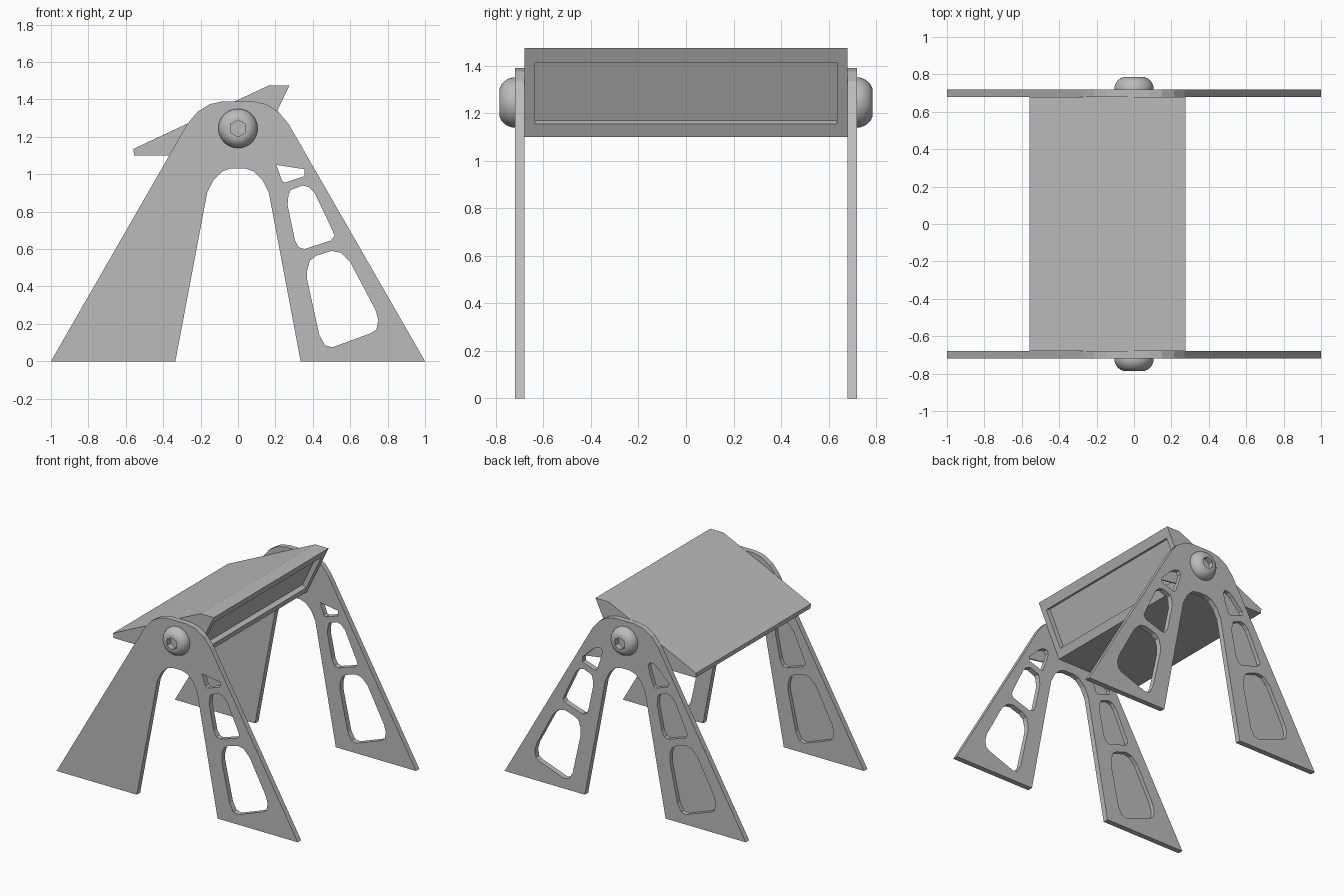
import bpy, bmesh, math
from mathutils import Matrix, Vector

cube = bpy.data.objects.get("Cube")
if cube:
    bpy.data.objects.remove(cube, do_unlink=True)

grey = bpy.data.materials.new("plain_grey")
grey.use_nodes = True
COLOUR = (0.5, 0.5, 0.5, 1)
grey.diffuse_color = COLOUR
grey.node_tree.nodes["Principled BSDF"].inputs["Base Color"].default_value = COLOUR


def add_object(name, bm):
    bmesh.ops.recalc_face_normals(bm, faces=bm.faces)
    mesh = bpy.data.meshes.new(name)
    bm.to_mesh(mesh)
    bm.free()
    mesh.materials.append(grey)
    obj = bpy.data.objects.new(name, mesh)
    bpy.context.collection.objects.link(obj)
    return obj


def prism(name, points, y0, y1):
    """Extrude an x-z profile along y."""
    bm = bmesh.new()
    face = bm.faces.new([bm.verts.new((x, y0, z)) for x, z in points])
    out = bmesh.ops.extrude_face_region(bm, geom=[face])
    verts = [v for v in out["geom"] if isinstance(v, bmesh.types.BMVert)]
    bmesh.ops.translate(bm, vec=(0, y1 - y0, 0), verts=verts)
    return add_object(name, bm)


def cut(obj, cutters):
    """Subtract the cutters, bake the result and discard them."""
    for c in cutters:
        c.hide_render = True
        mod = obj.modifiers.new("cut", 'BOOLEAN')
        mod.operation, mod.solver, mod.object = 'DIFFERENCE', 'EXACT', c
    graph = bpy.context.evaluated_depsgraph_get()
    mesh = bpy.data.meshes.new_from_object(obj.evaluated_get(graph))
    obj.modifiers.clear()
    obj.data = mesh
    for c in cutters:
        bpy.data.objects.remove(c, do_unlink=True)


def mirrored(points):
    return [(-x, z) for x, z in points]


# Side plate profiles
half = [(0.335, 0), (1, 0), (0.27, 1.27), (0.215, 1.335), (0.15, 1.375), (0.08, 1.39)]
arch = [(0.04, 1.03), (0.085, 1.015), (0.13, 0.97), (0.165, 0.9)]
outline = arch + half + mirrored((arch + half)[::-1])

top_pocket = [(0.205, 1.05), (0.19, 1.11), (0.205, 1.135), (0.24, 1.13), (0.275, 1.105),
              (0.355, 1.025), (0.355, 0.99), (0.25, 0.955), (0.235, 0.965)]
top_slot = [(0.205, 1.05), (0.355, 1.027), (0.355, 0.99), (0.25, 0.955), (0.235, 0.965)]
middle = [(0.265, 0.835), (0.27, 0.89), (0.28, 0.915), (0.345, 0.94), (0.38, 0.93), (0.41, 0.9),
          (0.505, 0.7), (0.515, 0.67), (0.495, 0.645), (0.355, 0.6), (0.325, 0.61), (0.305, 0.645)]
lower = [(0.37, 0.435), (0.37, 0.485), (0.385, 0.54), (0.42, 0.565), (0.5, 0.59), (0.55, 0.58),
         (0.6, 0.53), (0.735, 0.275), (0.75, 0.22), (0.74, 0.17), (0.71, 0.15), (0.505, 0.075),
         (0.465, 0.085), (0.435, 0.14)]

# Two identical plates: windows in one leg, shallow pockets in the other
for name, y in (("front_side_plate", -0.7), ("back_side_plate", 0.7)):
    plate = prism(name, outline, y - 0.02, y + 0.02)
    cutters = [prism("window", p, y - 0.1, y + 0.1) for p in (top_slot, middle, lower)]
    pockets = [top_pocket] + [mirrored(p) for p in (top_pocket, middle, lower)]
    cutters += [prism("pocket", p, y - 0.01, y + 0.1) for p in pockets]
    cut(plate, cutters)

# Sloping wedge body between the plates
top_right, bottom_right = Vector((0.275, 1.475)), Vector((0.095, 1.1))
body = prism("wedge_body", [bottom_right, top_right, (0.165, 1.475), (-0.56, 1.135),
                            (-0.555, 1.1)], -0.68, 0.68)

# Shallow rectangular recess in the end face
along = top_right - bottom_right
inward = Vector((-along.y, along.x)).normalized()
low = bottom_right + along * 0.147
high = bottom_right + along * 0.835
recess = [low + inward * 0.035, high + inward * 0.035, high - inward * 0.05, low - inward * 0.05]
cut(body, [prism("recess", recess, -0.635, 0.635)])

# Round-headed bolts with hexagonal sockets
dome = [(0, 0), (0.105, 0), (0.105, 0.012), (0.099, 0.03), (0.088, 0.046),
        (0.074, 0.058), (0.058, 0.065), (0, 0.065)]
for name, side in (("front_bolt", -1), ("back_bolt", 1)):
    bm = bmesh.new()
    verts = [bm.verts.new((r, 0, h)) for r, h in dome]
    edges = [bm.edges.new(pair) for pair in zip(verts, verts[1:])]
    bmesh.ops.spin(bm, geom=verts + edges, cent=(0, 0, 0), axis=(0, 0, 1),
                   angle=math.tau, steps=40)
    bmesh.ops.remove_doubles(bm, verts=bm.verts, dist=0.0005)
    place = Matrix.Translation((0, side * 0.72, 1.245)) @ Matrix.Rotation(-side * math.pi / 2, 4, 'X')
    bm.transform(place)
    bolt = add_object(name, bm)
    hexagon = [(0.045 * math.sin(i * math.pi / 3), 1.245 + 0.045 * math.cos(i * math.pi / 3))
               for i in range(6)]
    cut(bolt, [prism("socket", hexagon, side * 0.745, side * 0.85)])
    bpy.ops.object.select_all(action='DESELECT')
    bolt.select_set(True)
    bpy.context.view_layer.objects.active = bolt
    bpy.ops.object.shade_smooth_by_angle(angle=math.radians(35))
